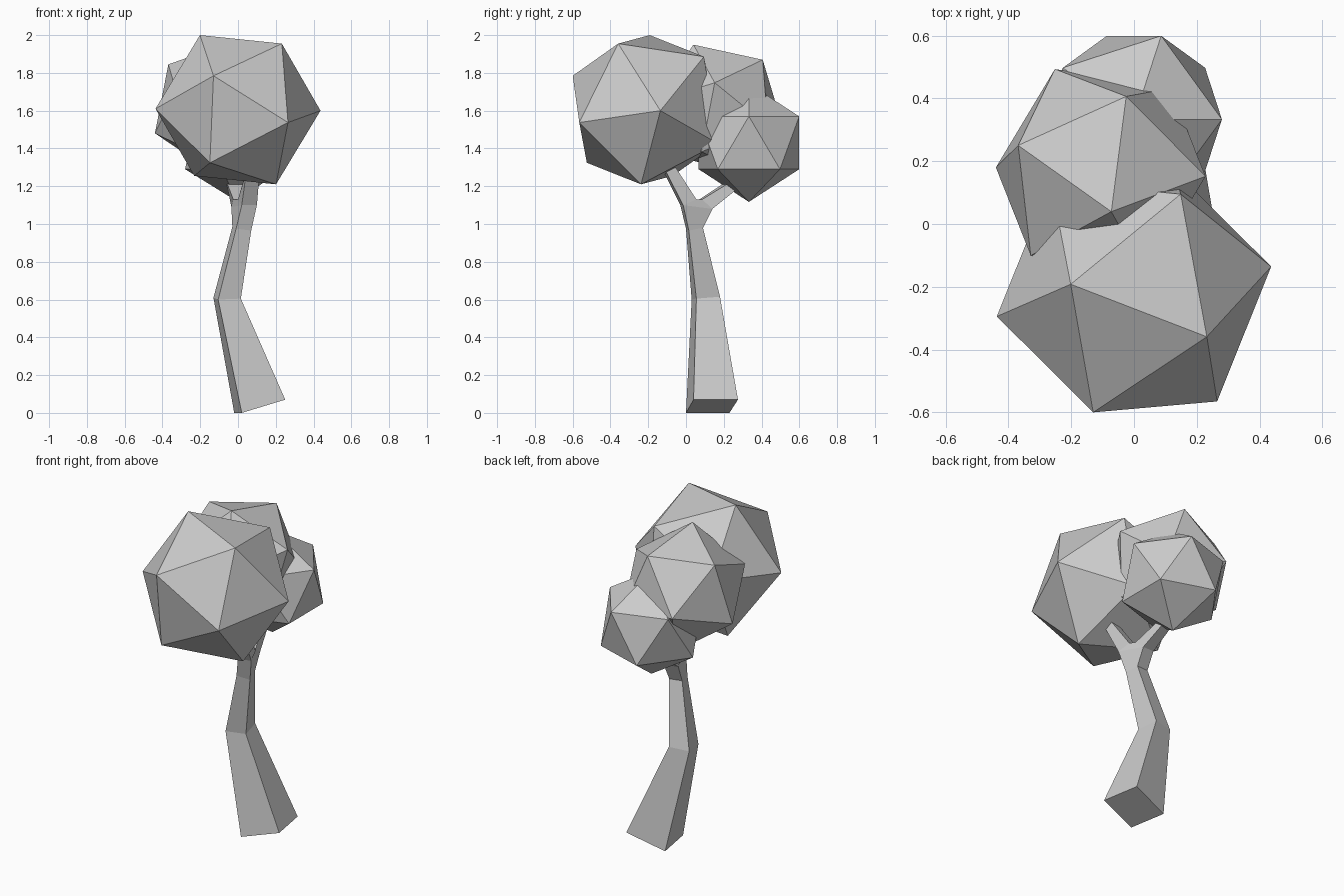
import bpy, bmesh
from mathutils import Vector, Matrix

if "Cube" in bpy.data.objects:
    bpy.data.objects.remove(bpy.data.objects["Cube"])


def finish(bm, name):
    bmesh.ops.remove_doubles(bm, verts=bm.verts, dist=0.0005)
    bmesh.ops.recalc_face_normals(bm, faces=bm.faces)
    me = bpy.data.meshes.new(name)
    bm.to_mesh(me)
    bm.free()
    ob = bpy.data.objects.new(name, me)
    bpy.context.collection.objects.link(ob)
    return ob


def foliage(name, center, radius, vert_point, neighbour_point):
    """Icosahedron turned so one corner and a neighbouring corner hit the given points."""
    c = Vector(center)
    z = (Vector(vert_point) - c).normalized()
    n = Vector(neighbour_point) - c
    x = (n - z * n.dot(z)).normalized()
    rot = Matrix((x, z.cross(x), z)).transposed().to_4x4()
    bm = bmesh.new()
    bmesh.ops.create_icosphere(bm, subdivisions=1, radius=radius,
                               matrix=Matrix.Translation(c) @ rot)
    return finish(bm, name)


# Leaf clumps
foliage("foliage_large", (0, -0.215, 1.605), 0.444,
        (0.44, -0.135, 1.60), (0.24, -0.355, 1.95))
foliage("foliage_medium", (-0.106, 0.166, 1.614), 0.36,
        (-0.44, 0.18, 1.48), (-0.375, 0.25, 1.84))
foliage("foliage_small", (0, 0.333, 1.43), 0.313,
        (0, 0.333, 1.743), (0.28, 0.333, 1.57))

# Four-sided trunk rings, bottom to fork
base = [(0.02, 0, 0), (0.25, 0.04, 0.07), (0.21, 0.275, 0.07), (-0.02, 0.23, 0)]
bend = [(-0.105, 0.03, 0.60), (0.015, 0.055, 0.605), (-0.01, 0.18, 0.615), (-0.13, 0.155, 0.61)]
neck = [(-0.01, 0, 0.975), (0.07, 0.015, 0.965), (0.05, 0.09, 0.98), (-0.03, 0.08, 0.985)]
fork = [(0.02, -0.03, 1.10), (0.10, -0.015, 1.10), (0.05, 0.14, 1.08), (-0.035, 0.125, 1.09)]
crotch = [(0, 0.04, 1.13), (0.08, 0.055, 1.13), (0.06, 0.085, 1.13), (-0.025, 0.07, 1.13)]
front_tip = [(0.045, -0.12, 1.28), (0.115, -0.105, 1.275), (0.115, -0.055, 1.30), (0.05, -0.068, 1.305)]
back_tip = [(-0.065, 0.23, 1.235), (0.015, 0.24, 1.225), (0.01, 0.29, 1.20), (-0.05, 0.28, 1.20)]

bm = bmesh.new()


def face(pts):
    bm.faces.new([bm.verts.new(p) for p in pts])


def loft(*rings):
    for r, s in zip(rings, rings[1:]):
        for i in range(4):
            j = (i + 1) % 4
            face((r[i], r[j], s[j], s[i]))


# Trunk splitting into a front and a back branch
a, b, c, d = fork
e0, e1, f1, f0 = crotch
face(base)
loft(base, bend, neck, fork)
face(crotch)
face((d, a, e0, f0))
face((b, c, f1, e1))
loft([a, b, e1, e0], front_tip)
loft([f0, f1, c, d], back_tip)
face(front_tip)
face(back_tip)
finish(bm, "trunk")
